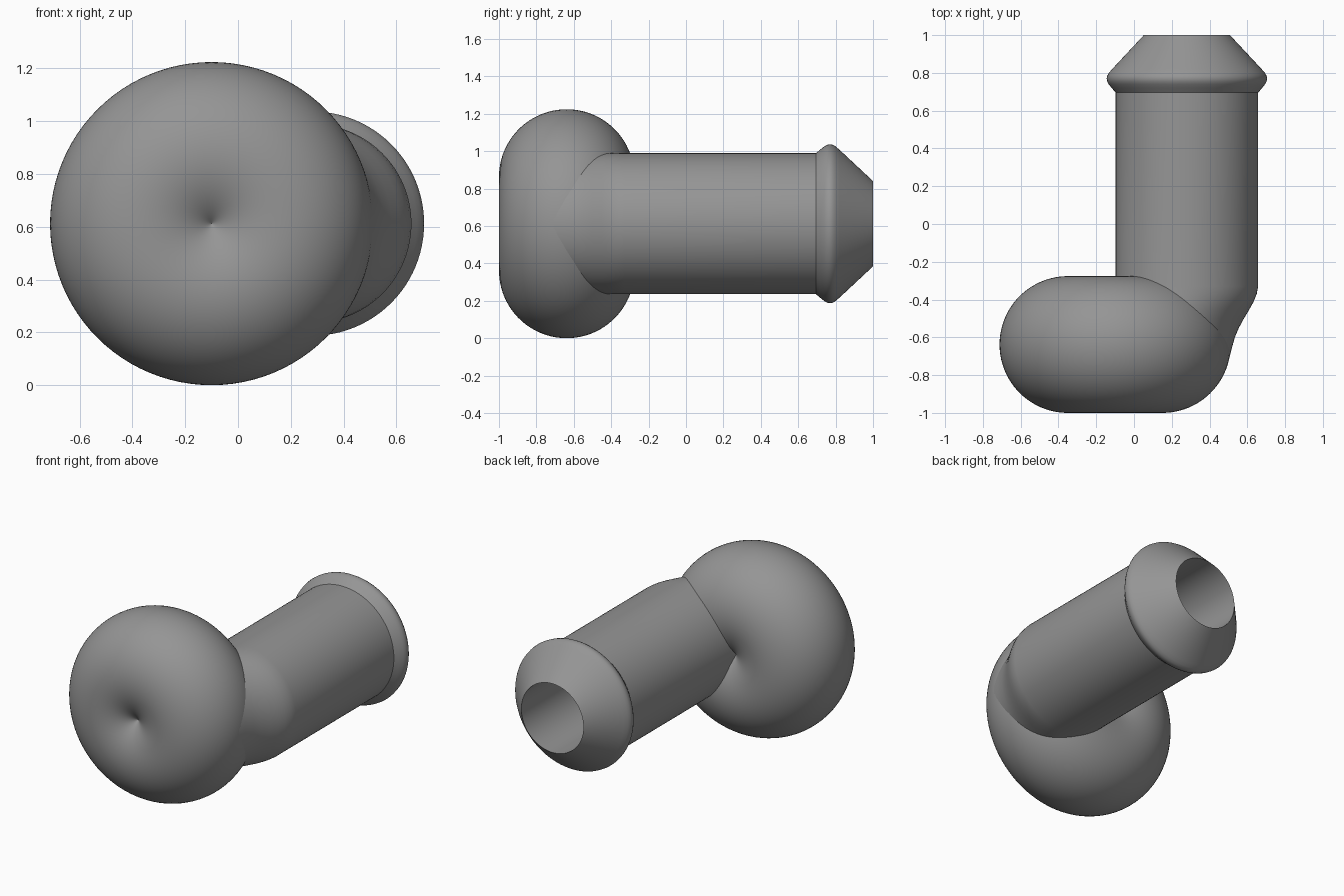
import bpy, bmesh, math

if "Cube" in bpy.data.objects:
    bpy.data.objects.remove(bpy.data.objects["Cube"])

CZ = 0.612            # height of the shared centre line
PIPE_X = 0.28         # pipe axis

grey = bpy.data.materials.new("grey")
grey.diffuse_color = (0.3, 0.3, 0.3, 1)
grey.use_nodes = True
grey.node_tree.nodes["Principled BSDF"].inputs["Base Color"].default_value = grey.diffuse_color


def loft(name, rings, segments=96, closed=False):
    """Skin a row of circles (y, centre x, radius) facing along y."""
    bm = bmesh.new()
    loops = []
    for y, cx, r in rings:
        loops.append([bm.verts.new((cx + r * math.cos(2 * math.pi * i / segments), y,
                                    CZ + r * math.sin(2 * math.pi * i / segments)))
                      for i in range(segments)])
    pairs = list(zip(loops, loops[1:]))
    if closed:
        pairs.append((loops[-1], loops[0]))
    for a, b in pairs:
        for i in range(segments):
            j = (i + 1) % segments
            bm.faces.new((a[i], b[i], b[j], a[j]))
    bmesh.ops.recalc_face_normals(bm, faces=bm.faces)
    mesh = bpy.data.meshes.new(name)
    bm.to_mesh(mesh)
    bm.free()
    obj = bpy.data.objects.new(name, mesh)
    bpy.context.collection.objects.link(obj)
    finish(obj)


def finish(obj):
    obj.data.materials.append(grey)
    bpy.ops.object.select_all(action='DESELECT')
    obj.select_set(True)
    bpy.context.view_layer.objects.active = obj
    bpy.ops.object.shade_smooth_by_angle(angle=math.radians(35))


# Round dimpled bulb: only the outer part of a self-crossing ring
R, T = 0.25, 0.362
limit = math.acos(-R / T)
profile = [(-0.638 + T * math.sin(a), -0.1, max(R + T * math.cos(a), 0.0005))
           for a in (limit * (2 * k / 64 - 1) for k in range(65))]
loft("bulb", profile)

# Pipe with a sheared neck that eases into the bulb
neck = [(-0.72, 0.125), (-0.66, 0.14), (-0.6, 0.157), (-0.55, 0.178), (-0.5, 0.205),
        (-0.45, 0.235), (-0.41, 0.257), (-0.37, 0.273), (-0.33, PIPE_X)]
loft("pipe", [(y, x, 0.377) for y, x in neck] + [(0.71, PIPE_X, 0.377)])

# Nozzle collar with rounded rim, cone and bore
collar = [(0.695, 0.377), (0.72, 0.398), (0.74, 0.414), (0.755, 0.422), (0.77, 0.425),
          (0.785, 0.422), (0.8, 0.413), (0.82, 0.396), (1.0, 0.228),
          (0.7, 0.228), (-0.28, 0.228), (-0.28, 0.3), (0.695, 0.3)]
loft("nozzle", [(y, PIPE_X, r) for y, r in collar], closed=True)
